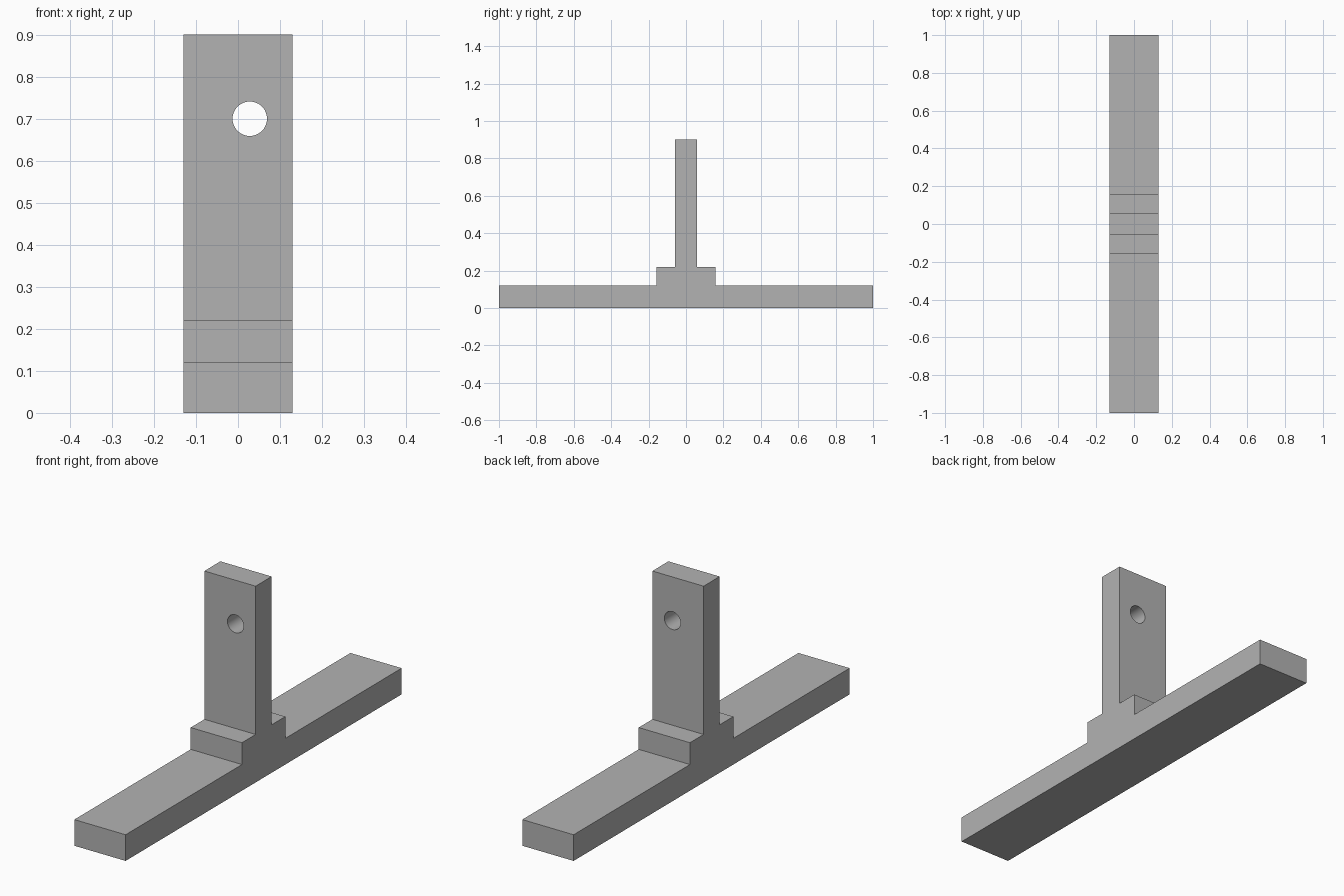
import bpy, bmesh, math

cube = bpy.data.objects.get("Cube")
if cube:
    bpy.data.objects.remove(cube, do_unlink=True)

HALF_WIDTH = 0.13

# Plain grey material
grey = bpy.data.materials.new("plain grey")
grey.use_nodes = True
colour = (0.45, 0.45, 0.45, 1)
grey.diffuse_color = colour
grey.node_tree.nodes["Principled BSDF"].inputs["Base Color"].default_value = colour

# Stepped side profile (y, z), mirrored and extruded across the width
half = [(1, 0), (1, 0.12), (0.157, 0.12), (0.157, 0.22), (0.058, 0.22), (0.058, 0.9)]
profile = half + [(-y, z) for y, z in reversed(half)]
bm = bmesh.new()
face = bm.faces.new([bm.verts.new((-HALF_WIDTH, y, z)) for y, z in profile])
side = bmesh.ops.extrude_face_region(bm, geom=[face])
bmesh.ops.translate(bm, vec=(2 * HALF_WIDTH, 0, 0),
                    verts=[v for v in side["geom"] if isinstance(v, bmesh.types.BMVert)])
bmesh.ops.recalc_face_normals(bm, faces=bm.faces)
mesh = bpy.data.meshes.new("stepped_bracket")
bm.to_mesh(mesh)
bm.free()
mesh.materials.append(grey)
bracket = bpy.data.objects.new("stepped_bracket", mesh)
bpy.context.collection.objects.link(bracket)

# Round hole through the upright
bpy.ops.mesh.primitive_cylinder_add(vertices=48, radius=0.041, depth=0.4,
                                    location=(0.028, 0, 0.7), rotation=(math.pi / 2, 0, 0))
cutter = bpy.context.object
cutter.name = "hole_cutter"
cutter.data.materials.append(grey)
cut = bracket.modifiers.new("hole", "BOOLEAN")
cut.operation = "DIFFERENCE"
cut.solver = "EXACT"
cut.object = cutter

# Apply the cut and smooth only the bore
bpy.ops.object.select_all(action="DESELECT")
bracket.select_set(True)
bpy.context.view_layer.objects.active = bracket
bpy.ops.object.modifier_apply(modifier=cut.name)
bpy.data.objects.remove(cutter, do_unlink=True)
bpy.ops.object.shade_smooth_by_angle(angle=math.radians(30))
